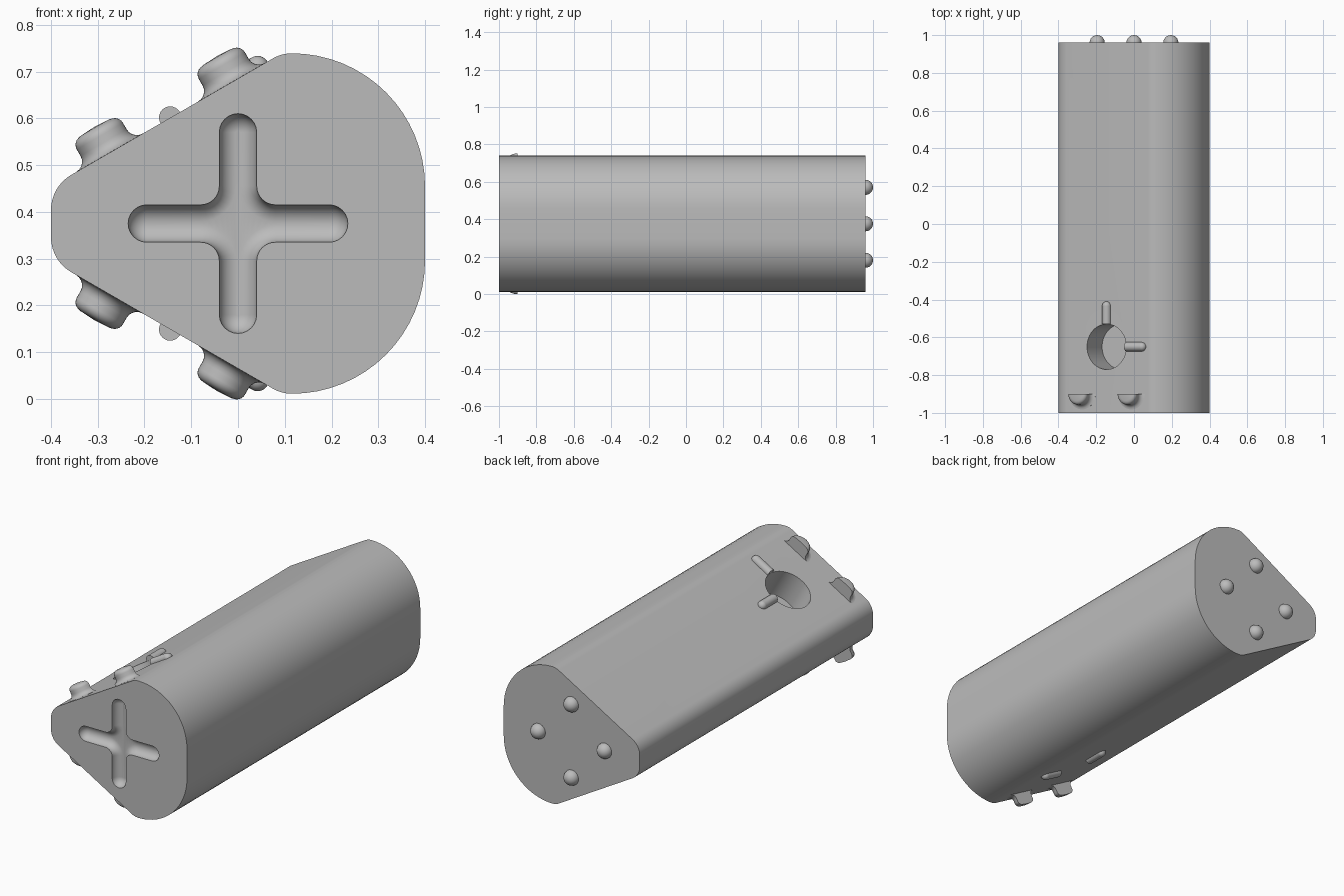
import bpy, bmesh
from math import sin, cos, pi, radians
from mathutils import Matrix, Vector

default = bpy.data.objects.get("Cube")
if default:
    bpy.data.objects.remove(default)

MID = 0.375                       # height of the symmetry plane
MIRROR = Matrix.Translation((0, 0, 2 * MID)) @ Matrix.Scale(-1, 4, (0, 0, 1))

grey = bpy.data.materials.new("plain_grey")
grey.use_nodes = True
grey.diffuse_color = (0.5, 0.5, 0.5, 1)
grey.node_tree.nodes["Principled BSDF"].inputs["Base Color"].default_value = (0.5, 0.5, 0.5, 1)


def make(name, bm, matrix=Matrix()):
    bm.transform(matrix)
    bmesh.ops.recalc_face_normals(bm, faces=bm.faces)
    mesh = bpy.data.meshes.new(name)
    bm.to_mesh(mesh)
    bm.free()
    mesh.materials.append(grey)
    ob = bpy.data.objects.new(name, mesh)
    bpy.context.collection.objects.link(ob)
    return ob


def smooth(ob):
    bpy.ops.object.select_all(action='DESELECT')
    ob.select_set(True)
    bpy.context.view_layer.objects.active = ob
    bpy.ops.object.shade_smooth_by_angle(angle=radians(35))


def arc(cx, cz, r, start, end, n):
    angles = [radians(start + (end - start) * i / n) for i in range(n + 1)]
    return [(cx + r * cos(a), cz + r * sin(a)) for a in angles]


def loft(rings):
    """Skin a list of (outline, y) rings and cap both ends."""
    bm = bmesh.new()
    loops = [[bm.verts.new((x, y, z + MID)) for x, z in pts] for pts, y in rings]
    for a, b in zip(loops, loops[1:]):
        for i in range(len(a)):
            j = (i + 1) % len(a)
            bm.faces.new((a[i], a[j], b[j], b[i]))
    bm.faces.new(loops[0])
    bm.faces.new(loops[-1])
    return bm


def slope_frame(x, y):
    """Frame lying on the upper sloped face; local z points outwards."""
    z = 0.486 + (x + 0.345) * 0.5774
    return Matrix.Translation((x, y, z)) @ Matrix.Rotation(radians(-30), 4, 'Y')


# Body: rounded wedge profile drawn along y
upper = arc(0.115, 0.079, 0.285, 0, 90, 16)
upper += arc(0.115, 0.284, 0.08, 90, 120, 5)[1:]
upper += arc(-0.3134, 0.029, 0.0866, 120, 180, 8)
outline = upper + [(x, -z) for x, z in reversed(upper)]
body = make("body", loft([(outline, -1), (outline, 0.96)]))


# Cross-shaped round-bottomed groove in the front
def cross(w):
    quarter = arc(0.195, 0, w, -90, 90, 12) + arc(0.08, 0.08, 0.08 - w, 270, 180, 8)
    pts = []
    for k in range(4):
        c, s = cos(k * pi / 2), sin(k * pi / 2)
        pts += [(c * x - s * z, s * x + c * z) for x, z in quarter]
    return pts


R = 0.04
rings = [(cross(R), -1.02)]
for i in range(9):
    t = radians(84) * i / 8
    rings.append((cross(R * cos(t)), -1 + R * sin(t)))
cutters = [make("groove_cutter", loft(rings))]

# Blind round holes in both sloped faces
HOLE = (-0.145, -0.65)
DEPTH = 0.16
for side, flip in (("upper", Matrix()), ("lower", MIRROR)):
    bm = bmesh.new()
    bmesh.ops.create_cone(bm, cap_ends=True, segments=48, radius1=0.12, radius2=0.12,
                          depth=2 * DEPTH)
    cutters.append(make(side + "_hole_cutter", bm, flip @ slope_frame(*HOLE)))

bpy.context.view_layer.objects.active = body
for cutter in cutters:
    cutter.hide_render = True
    mod = body.modifiers.new("cut", 'BOOLEAN')
    mod.operation = 'DIFFERENCE'
    mod.solver = 'EXACT'
    mod.object = cutter
    bpy.ops.object.modifier_apply(modifier=mod.name)
for cutter in cutters:
    bpy.data.objects.remove(cutter)
smooth(body)


# Half-round flared knob, flat towards the back
def half_knob():
    profile = [(0, 0.064), (0.035, 0.062)]
    profile += arc(0.037, 0.041, 0.02, 75, 0, 5)
    profile += arc(0.082, 0.025, 0.025, 180, 270, 5)
    profile += [(0.082, -0.015), (0, -0.015)]
    bm = bmesh.new()
    verts = [bm.verts.new((r, 0, h)) for r, h in profile]
    edges = [bm.edges.new(pair) for pair in zip(verts, verts[1:])]
    bmesh.ops.spin(bm, geom=verts + edges, cent=(0, 0, 0), axis=(0, 0, -1),
                   angle=pi, steps=20)
    bmesh.ops.remove_doubles(bm, verts=bm.verts, dist=1e-5)
    rim = [e for e in bm.edges if e.is_boundary]
    bmesh.ops.holes_fill(bm, edges=rim, sides=0)
    return bm


# Round-ended rib running outwards from the hole rim along local x
def rib():
    r, start, end = 0.024, 0.12, 0.216
    bm = bmesh.new()
    place = Matrix.Translation(((start + end) / 2, 0, 0)) @ Matrix.Rotation(pi / 2, 4, 'Y')
    bmesh.ops.create_cone(bm, cap_ends=True, segments=24, radius1=r, radius2=r,
                          depth=end - start, matrix=place)
    bmesh.ops.create_uvsphere(bm, u_segments=24, v_segments=12, radius=r,
                              matrix=Matrix.Translation((end, 0, 0)))
    return bm


for side, flip in (("upper", Matrix()), ("lower", MIRROR)):
    for label, x in (("outer", -0.275), ("inner", -0.014)):
        smooth(make(f"{side}_{label}_knob", half_knob(), flip @ slope_frame(x, -0.9)))
    for label, turn in (("cross", 0), ("long", pi / 2)):
        place = flip @ slope_frame(*HOLE) @ Matrix.Rotation(turn, 4, 'Z')
        smooth(make(f"{side}_{label}_rib", rib(), place))

# Four domes on the back in a diamond
for k in range(4):
    bm = bmesh.new()
    bmesh.ops.create_uvsphere(bm, u_segments=24, v_segments=16, radius=R)
    bmesh.ops.bisect_plane(bm, geom=bm.verts[:] + bm.edges[:] + bm.faces[:],
                           plane_co=(0, -0.005, 0), plane_no=(0, 1, 0), clear_inner=True)
    spot = Vector((0.195 * cos(k * pi / 2), 0.96, MID + 0.195 * sin(k * pi / 2)))
    smooth(make(f"back_dome_{k + 1}", bm, Matrix.Translation(spot)))
